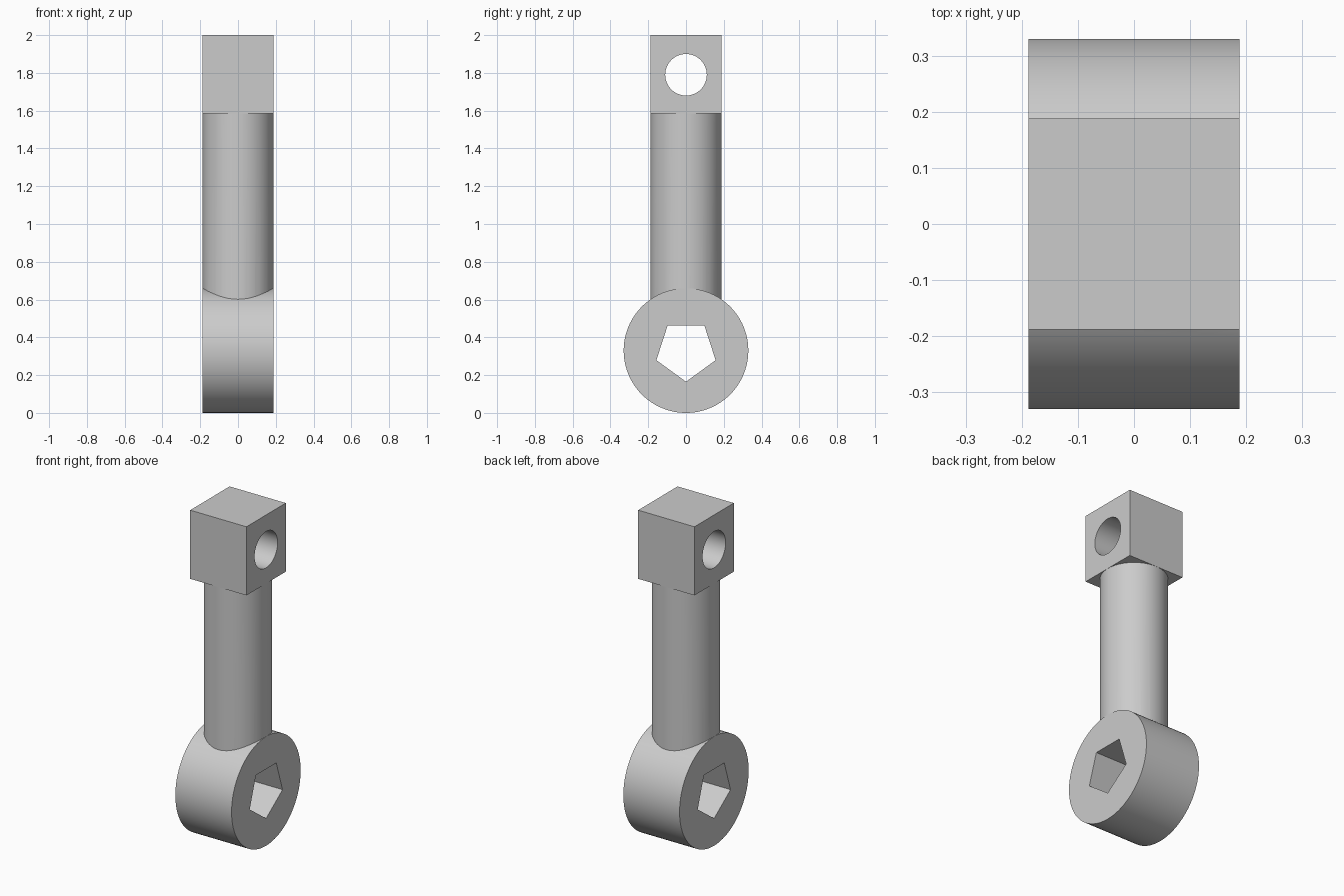
import bpy, bmesh
from math import sin, cos, pi, radians
from mathutils import Matrix

cube = bpy.data.objects.get("Cube")
if cube:
    bpy.data.objects.remove(cube, do_unlink=True)

HALF = 0.188          # half width of the whole part
RING_R = 0.33         # lower ring radius and centre height
BLOCK_BOTTOM, BLOCK_TOP = 1.585, 2.0
PIN_Z = 1.79

grey = bpy.data.materials.new("plain_grey")
grey.use_nodes = True
colour = (0.6, 0.6, 0.6, 1)
grey.diffuse_color = colour
grey.node_tree.nodes["Principled BSDF"].inputs["Base Color"].default_value = colour


def prism(name, profile, length, matrix):
    """Extrude a flat profile along its normal, centred, then place it."""
    bm = bmesh.new()
    face = bm.faces.new([bm.verts.new((u, v, -length / 2)) for u, v in profile])
    top = bmesh.ops.extrude_face_region(bm, geom=[face])["geom"]
    verts = [g for g in top if isinstance(g, bmesh.types.BMVert)]
    bmesh.ops.translate(bm, verts=verts, vec=(0, 0, length))
    bmesh.ops.transform(bm, matrix=matrix, verts=bm.verts)
    bmesh.ops.recalc_face_normals(bm, faces=bm.faces)
    mesh = bpy.data.meshes.new(name)
    bm.to_mesh(mesh)
    bm.free()
    mesh.materials.append(grey)
    obj = bpy.data.objects.new(name, mesh)
    bpy.context.collection.objects.link(obj)
    return obj


def polygon(radius, sides):
    """Regular polygon whose first corner points along -v."""
    return [(radius * sin(2 * pi * i / sides), -radius * cos(2 * pi * i / sides))
            for i in range(sides)]


def across(z):
    """Profile u, v become y, z; the extrusion runs along x."""
    return Matrix.Translation((0, 0, z)) @ Matrix(
        ((0, 0, 1, 0), (1, 0, 0, 0), (0, 1, 0, 0), (0, 0, 0, 1)))


def upright(bottom, top):
    return Matrix.Translation((0, 0, (bottom + top) / 2))


def combine(target, other, operation):
    mod = target.modifiers.new(operation.lower(), "BOOLEAN")
    mod.object, mod.operation, mod.solver = other, operation, "EXACT"
    bpy.context.view_layer.objects.active = target
    bpy.ops.object.modifier_apply(modifier=mod.name)
    bpy.data.objects.remove(other, do_unlink=True)


# Lower ring, shaft and square head, joined into one solid
rod = prism("connecting_rod", polygon(RING_R, 96), 2 * HALF, across(RING_R))
shaft = prism("shaft", polygon(HALF - 0.0005, 64), 1.1, upright(0.52, 1.62))
square = [(-HALF, -HALF), (HALF, -HALF), (HALF, HALF), (-HALF, HALF)]
head = prism("square_head", square, BLOCK_TOP - BLOCK_BOTTOM,
             upright(BLOCK_BOTTOM, BLOCK_TOP))
combine(rod, shaft, "UNION")
combine(rod, head, "UNION")

# Five-sided socket through the ring and round pin hole through the head
socket = prism("socket_cutter", polygon(RING_R / 2, 5), 1, across(RING_R))
pin_hole = prism("pin_hole_cutter", polygon(0.11, 64), 1, across(PIN_Z))
combine(rod, socket, "DIFFERENCE")
combine(rod, pin_hole, "DIFFERENCE")

# Smooth round walls, crisp edges
bpy.ops.object.select_all(action="DESELECT")
rod.select_set(True)
bpy.context.view_layer.objects.active = rod
bpy.ops.object.shade_smooth_by_angle(angle=radians(20))
